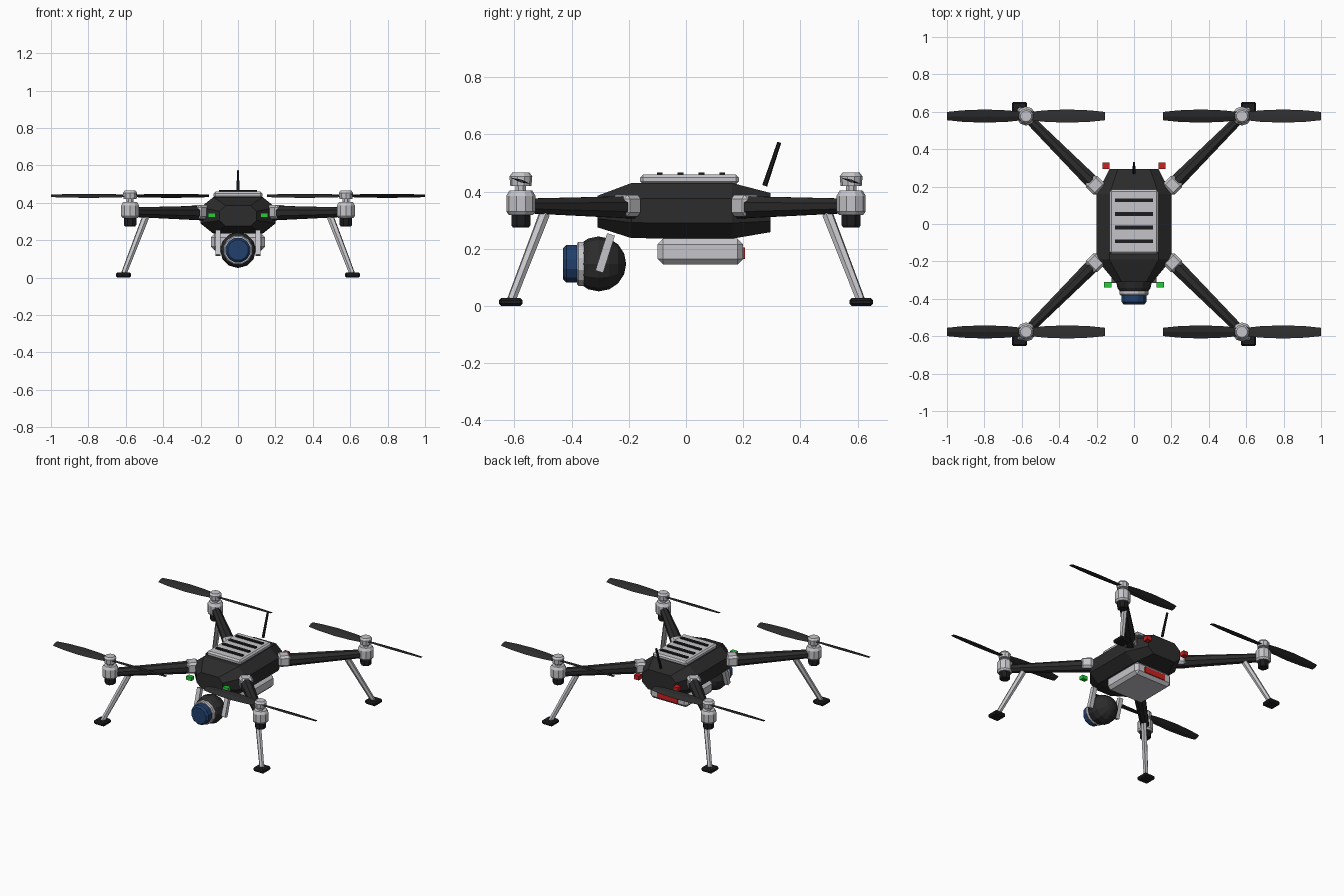
import bpy, bmesh, math
from mathutils import Vector, Matrix

cube = bpy.data.objects.get("Cube")
if cube:
    bpy.data.objects.remove(cube, do_unlink=True)


def material(name, r, g, b):
    m = bpy.data.materials.new(name)
    m.use_nodes = True
    m.diffuse_color = (r, g, b, 1)
    m.node_tree.nodes["Principled BSDF"].inputs["Base Color"].default_value = (r, g, b, 1)
    return m


CHARCOAL = material("charcoal", 0.025, 0.025, 0.026)
RUBBER = material("black rubber", 0.012, 0.012, 0.013)
SILVER = material("silver grey", 0.56, 0.56, 0.59)
BLUE = material("lens blue", 0.015, 0.05, 0.15)
GREEN = material("signal green", 0.02, 0.6, 0.04)
RED = material("signal red", 0.6, 0.015, 0.015)


def finish(bm, name, mat):
    bmesh.ops.recalc_face_normals(bm, faces=bm.faces)
    mesh = bpy.data.meshes.new(name)
    bm.to_mesh(mesh)
    bm.free()
    mesh.materials.append(mat)
    obj = bpy.data.objects.new(name, mesh)
    bpy.context.collection.objects.link(obj)
    return obj


def box(name, center, size, mat, bevel=0.0, turn=0.0):
    bm = bmesh.new()
    bmesh.ops.create_cube(bm, size=1, matrix=Matrix.Diagonal((*size, 1)))
    if bevel:
        bmesh.ops.bevel(bm, geom=bm.edges[:], offset=bevel, segments=1, affect='EDGES')
    bm.transform(Matrix.Translation(center) @ Matrix.Rotation(turn, 4, 'Z'))
    return finish(bm, name, mat)


def loft(bm, rings):
    """Skin a list of point rings and cap both ends."""
    loops = [[bm.verts.new(p) for p in ring] for ring in rings]
    n = len(loops[0])
    for a, b in zip(loops, loops[1:]):
        for i in range(n):
            j = (i + 1) % n
            bm.faces.new((a[i], a[j], b[j], b[i]))
    bm.faces.new(loops[0])
    bm.faces.new(loops[-1])


def turned(name, start, axis, profile, sides, mat):
    """Solid of revolution: profile holds (distance along axis, radius)."""
    spin = Vector(axis).to_track_quat('Z', 'Y').to_matrix()
    rings = []
    for d, r in profile:
        angles = [math.tau * (i + 0.5) / sides for i in range(sides)]
        rings.append([Vector(start) + spin @ Vector((r * math.cos(a), r * math.sin(a), d))
                      for a in angles])
    bm = bmesh.new()
    loft(bm, rings)
    return finish(bm, name, mat)


def rod(name, a, b, r1, r2, sides, mat):
    axis = Vector(b) - Vector(a)
    return turned(name, a, axis, [(0, r1), (axis.length, r2)], sides, mat)


# Fuselage: octagonal sections along y (y, half width, bottom, top)
rings = []
for y, w, lo, hi in [(-0.31, 0.10, 0.275, 0.385), (-0.19, 0.2, 0.237, 0.43),
                     (0.16, 0.2, 0.235, 0.43), (0.295, 0.13, 0.258, 0.395)]:
    c, h = 0.66 * w, 0.28 * (hi - lo)
    half = [(c, lo), (w, lo + h), (w, hi - h), (c, hi)]
    ring = half + [(-x, z) for x, z in reversed(half)]
    rings.append([(x, y, z) for x, z in ring])
bm = bmesh.new()
loft(bm, rings)
finish(bm, "fuselage", CHARCOAL)

# Top cover with cooling slots
box("top_cover", (0, 0.012, 0.442), (0.26, 0.345, 0.034), SILVER, 0.01)
for i in range(4):
    box(f"cooling_slot_{i + 1}", (0, -0.092 + 0.073 * i, 0.461), (0.205, 0.02, 0.012), RUBBER)

# Battery and tail lamp
box("battery", (0, 0.05, 0.19), (0.29, 0.30, 0.09), SILVER, 0.02)
box("tail_lamp", (0, 0.202, 0.185), (0.16, 0.008, 0.04), RED)

# Antenna
rod("antenna", (0, 0.275, 0.42), (0, 0.326, 0.572), 0.009, 0.007, 6, RUBBER)

# Camera pod, facing forward
bm = bmesh.new()
bmesh.ops.create_uvsphere(bm, u_segments=12, v_segments=8, radius=0.096)
bm.transform(Matrix.Translation((0, -0.305, 0.147)) @ Matrix.Rotation(math.pi / 2, 4, 'X'))
finish(bm, "camera_ball", CHARCOAL)
turned("lens_collar", (0, -0.357, 0.147), (0, -1, 0),
       [(0, 0.08), (0.018, 0.08), (0.024, 0.074)], 12, SILVER)
turned("lens", (0, -0.37, 0.147), (0, -1, 0),
       [(0, 0.068), (0.048, 0.068), (0.06, 0.056)], 12, BLUE)


def propeller(name, center):
    """Two pitched blades, each lofted from (distance, chord) sections."""
    bm = bmesh.new()
    pitch = math.radians(17)
    for side in (1, -1):
        rings = []
        for d, chord in [(0.015, 0.045), (0.10, 0.064), (0.22, 0.074), (0.34, 0.064), (0.423, 0.046)]:
            outline = [(-chord / 2, 0), (0, 0.005), (chord / 2, 0), (0, -0.005)]
            rings.append([(side * d,
                           side * (u * math.cos(pitch) + v * math.sin(pitch)),
                           v * math.cos(pitch) - u * math.sin(pitch)) for u, v in outline])
        loft(bm, rings)
    bm.transform(Matrix.Translation(center))
    finish(bm, name, CHARCOAL)


# Parts repeated at each corner
for sy, end in ((-1, "front"), (1, "rear")):
    for sx, hand in ((1, "left"), (-1, "right")):
        tag = f"{end}_{hand}"

        def at(d, z):
            return (sx * d, sy * d, z)

        box(f"arm_bracket_{tag}", at(0.207, 0.351), (0.08, 0.085, 0.075), SILVER, 0.014,
            sx * sy * math.pi / 4)
        rod(f"arm_{tag}", at(0.19, 0.345), at(0.575, 0.35), 0.042, 0.027, 8, CHARCOAL)

        motor = at(0.577, 0)
        turned(f"motor_{tag}", motor, (0, 0, 1),
               [(0.318, 0.042), (0.33, 0.051), (0.385, 0.051), (0.403, 0.04)], 10, SILVER)
        turned(f"motor_base_{tag}", motor, (0, 0, 1),
               [(0.274, 0.03), (0.282, 0.036), (0.322, 0.036)], 8, RUBBER)
        turned(f"motor_shaft_{tag}", motor, (0, 0, 1),
               [(0.40, 0.02), (0.425, 0.02)], 8, SILVER)
        turned(f"hub_cap_{tag}", motor, (0, 0, 1),
               [(0.42, 0.037), (0.453, 0.04), (0.466, 0.03)], 10, SILVER)
        propeller(f"propeller_{tag}", at(0.577, 0.437))

        rod(f"leg_{tag}", at(0.495, 0.32), at(0.61, 0.022), 0.02, 0.016, 6, SILVER)
        box(f"foot_{tag}", at(0.612, 0.014), (0.082, 0.082, 0.028), RUBBER, 0.008)

        if end == "front":
            box(f"signal_lamp_{tag}", (sx * 0.14, -0.325, 0.333), (0.04, 0.03, 0.025), GREEN)
        else:
            box(f"signal_lamp_{tag}", (sx * 0.15, 0.312, 0.333), (0.036, 0.035, 0.03), RED)

# Camera side struts
for sx, hand in ((1, "left"), (-1, "right")):
    rod(f"camera_strut_{hand}", (sx * 0.107, -0.262, 0.25), (sx * 0.107, -0.303, 0.12),
        0.02, 0.02, 4, SILVER)
